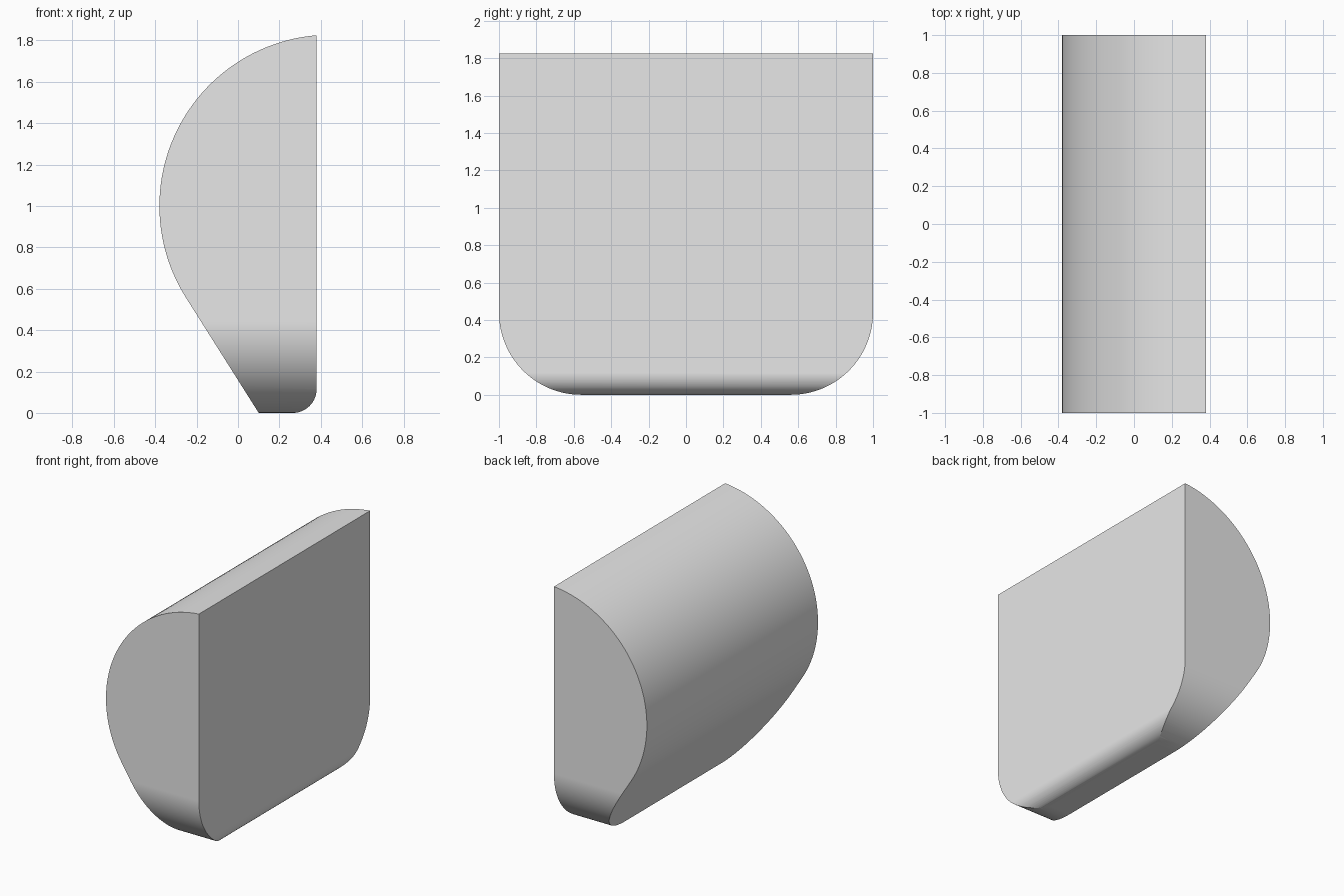
import bpy
import bmesh
from math import cos, sin, radians
from mathutils import Vector

default = bpy.data.objects.get("Cube")
if default:
    bpy.data.objects.remove(default, do_unlink=True)

grey = bpy.data.materials.new("light grey")
grey.use_nodes = True
colour = (0.8, 0.8, 0.8, 1)
grey.diffuse_color = colour
grey.node_tree.nodes["Principled BSDF"].inputs["Base Color"].default_value = colour


def arc(cu, cv, radius, start, end, steps):
    """Points on a circular arc, angles in degrees."""
    angles = [radians(start + (end - start) * i / steps) for i in range(steps + 1)]
    return [(cu + radius * cos(a), cv + radius * sin(a)) for a in angles]


def prism(name, points, direction):
    """Closed solid made by extruding a polygon along a direction."""
    bm = bmesh.new()
    face = bm.faces.new([bm.verts.new(p) for p in points])
    new = bmesh.ops.extrude_face_region(bm, geom=[face])["geom"]
    verts = [v for v in new if isinstance(v, bmesh.types.BMVert)]
    bmesh.ops.translate(bm, verts=verts, vec=Vector(direction))
    bmesh.ops.recalc_face_normals(bm, faces=bm.faces)
    mesh = bpy.data.meshes.new(name)
    bm.to_mesh(mesh)
    bm.free()
    obj = bpy.data.objects.new(name, mesh)
    bpy.context.collection.objects.link(obj)
    return obj


# Body: domed side, tangent slope, narrow foot and a rounded lower edge
profile = arc(0.448, 1.0, 0.828, 94.7, 212, 48)
profile += [(0.1, 0)] + arc(0.265, 0.115, 0.115, -90, 0, 14)
body = prism("body", [(x, -1.2, z) for x, z in profile], (0, 2.4, 0))
body.data.materials.append(grey)

# Slab that trims the ends and rounds the two lower corners
outline = arc(0.56, 0.44, 0.44, 0, -90, 28) + arc(-0.56, 0.44, 0.44, -90, -180, 28)
outline += [(-1, 2.2), (1, 2.2)]
cutter = prism("corner_cutter", [(-0.8, y, z) for y, z in outline], (1.6, 0, 0))
cutter.data.materials.append(grey)
cutter.hide_render = True

trim = body.modifiers.new("rounded corners", "BOOLEAN")
trim.operation = "INTERSECT"
trim.solver = "EXACT"
trim.object = cutter

bpy.ops.object.select_all(action="DESELECT")
body.select_set(True)
bpy.context.view_layer.objects.active = body
bpy.ops.object.modifier_apply(modifier=trim.name)
bpy.data.objects.remove(cutter, do_unlink=True)

# Smooth curved surfaces, crisp edges, even flats
bpy.ops.object.shade_smooth_by_angle(angle=radians(25))
weighted = body.modifiers.new("even flats", "WEIGHTED_NORMAL")
weighted.keep_sharp = True
